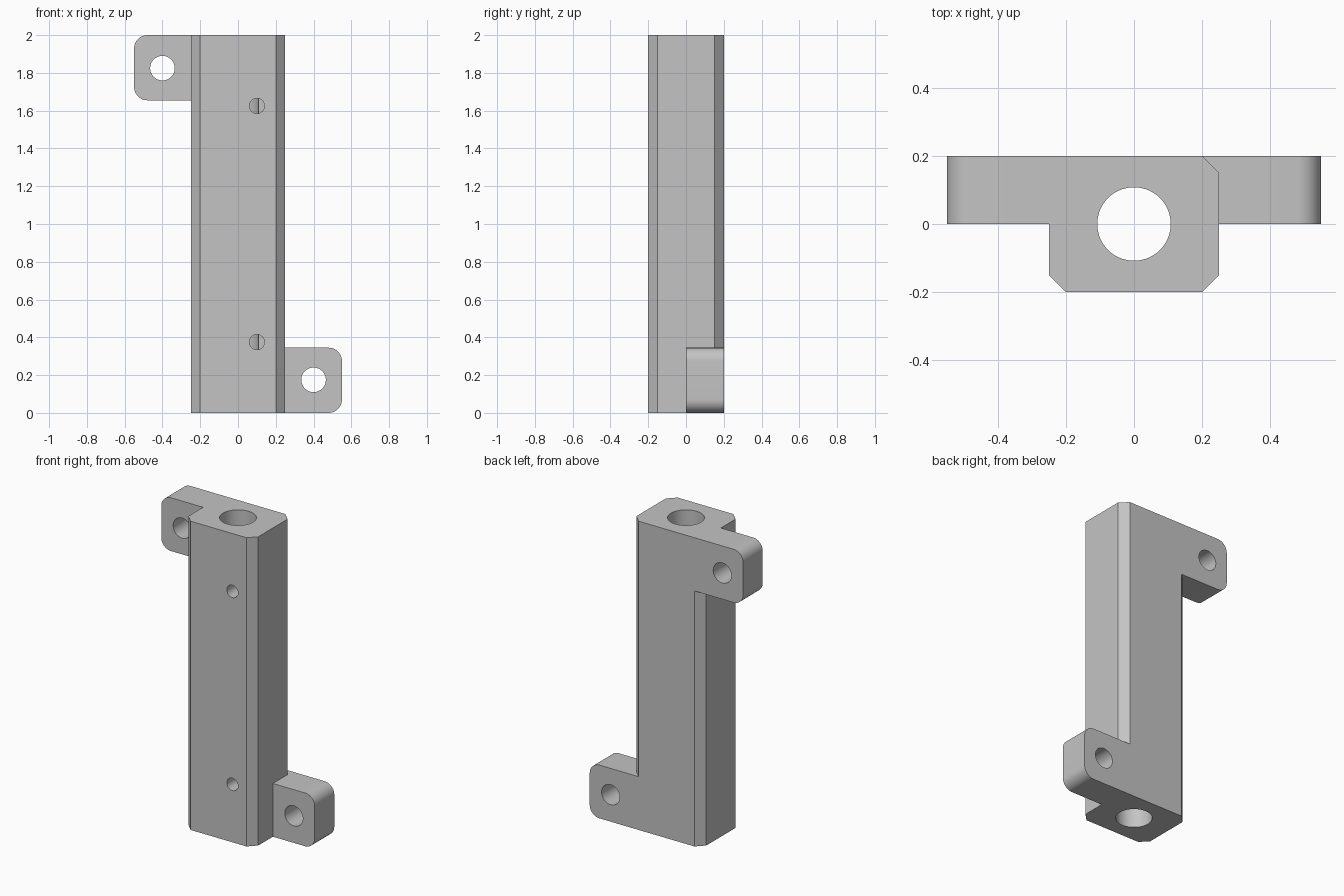
import bpy
import math

cube = bpy.data.objects.get("Cube")
if cube:
    bpy.data.objects.remove(cube)

HALF_W, HALF_D, HEIGHT, CHAMFER = 0.25, 0.2, 2.0, 0.05
TAB_END, TAB_H, TAB_R = 0.55, 0.345, 0.07

grey = bpy.data.materials.new("plain grey")
grey.use_nodes = True
colour = (0.55, 0.55, 0.55, 1)
grey.diffuse_color = colour
grey.node_tree.nodes["Principled BSDF"].inputs["Base Color"].default_value = colour


def prism(name, outline, to_low, to_high):
    """Solid between two copies of an outline, each placed by a function."""
    n = len(outline)
    verts = [to_low(a, b) for a, b in outline] + [to_high(a, b) for a, b in outline]
    faces = [tuple(reversed(range(n))), tuple(range(n, 2 * n))]
    faces += [(i, (i + 1) % n, n + (i + 1) % n, n + i) for i in range(n)]
    mesh = bpy.data.meshes.new(name)
    mesh.from_pydata(verts, [], faces)
    mesh.materials.append(grey)
    obj = bpy.data.objects.new(name, mesh)
    bpy.context.collection.objects.link(obj)
    # Make every face point outward
    bpy.context.view_layer.objects.active = obj
    bpy.ops.object.mode_set(mode='EDIT')
    bpy.ops.mesh.select_all(action='SELECT')
    bpy.ops.mesh.normals_make_consistent(inside=False)
    bpy.ops.object.mode_set(mode='OBJECT')
    return obj


def circle(cx, cy, r, n=64):
    return [(cx + r * math.cos(math.tau * i / n), cy + r * math.sin(math.tau * i / n))
            for i in range(n)]


def along_y(name, outline, y0, y1):
    return prism(name, outline, lambda x, z: (x, y0, z), lambda x, z: (x, y1, z))


def along_z(name, outline, z0, z1):
    return prism(name, outline, lambda x, y: (x, y, z0), lambda x, y: (x, y, z1))


def combine(target, other, operation):
    mod = target.modifiers.new(other.name, 'BOOLEAN')
    mod.operation, mod.solver, mod.object = operation, 'EXACT', other
    bpy.context.view_layer.objects.active = target
    bpy.ops.object.modifier_apply(modifier=mod.name)
    bpy.data.objects.remove(other)


# Chamfered upright block
w, d, c = HALF_W, HALF_D, CHAMFER
block = along_z("mounting_block", [
    (w - c, -d), (w, c - d), (w, d - c), (w - c, d),
    (c - w, d), (-w, d - c), (-w, c - d), (c - w, -d)], 0, HEIGHT)

# Two rounded mounting tabs, low on the left and high on the right
for side, base in ((1, 0), (-1, HEIGHT - TAB_H)):
    outline = [(side * (w - c), base + TAB_H), (side * (w - c), base)]
    for cz, start in ((base + TAB_R, -90), (base + TAB_H - TAB_R, 0)):
        for i in range(13):
            a = math.radians(start + i * 7.5)
            outline.append((side * (TAB_END - TAB_R + TAB_R * math.cos(a)),
                            cz + TAB_R * math.sin(a)))
    combine(block, along_y("tab", outline, 0, d), 'UNION')

# Screw hole through each tab
for side, z in ((1, 0.175), (-1, HEIGHT - 0.175)):
    hole = along_y("tab_hole", circle(side * 0.4, z, 0.065), -0.1, 0.3)
    combine(block, hole, 'DIFFERENCE')

# Long vertical bore
combine(block, along_z("bore", circle(0, 0, 0.108), -0.1, HEIGHT + 0.1), 'DIFFERENCE')

# Small front holes that break into the side of the bore
for z in (0.375, HEIGHT - 0.375):
    hole = along_y("front_hole", circle(0.1, z, 0.04, 48), -0.3, 0)
    combine(block, hole, 'DIFFERENCE')

# Smooth the round walls, keep the corners sharp
bpy.ops.object.select_all(action='DESELECT')
block.select_set(True)
bpy.context.view_layer.objects.active = block
bpy.ops.object.shade_smooth_by_angle(angle=math.radians(25))
